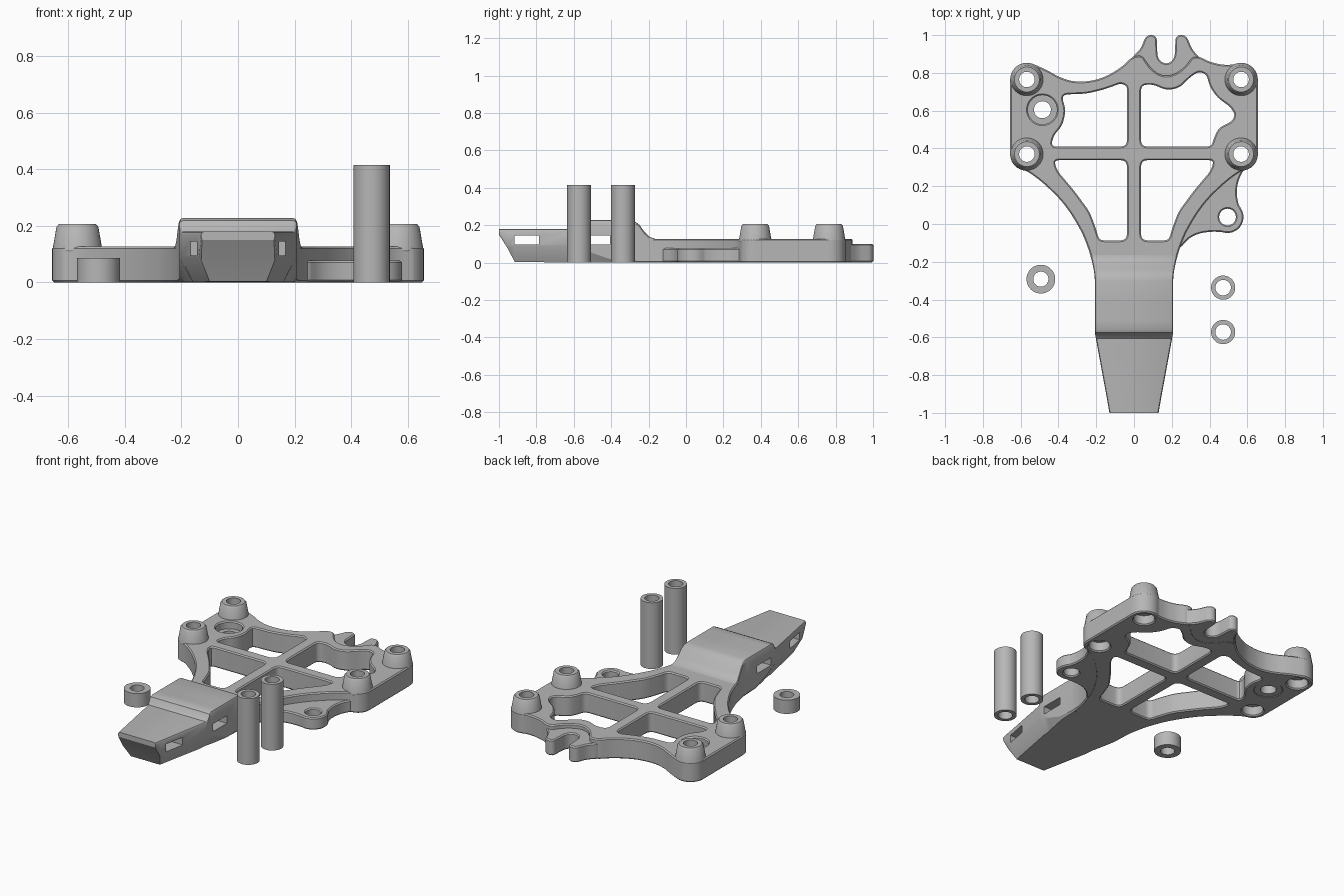
import bpy, bmesh, math
from mathutils import Vector
from mathutils.geometry import tessellate_polygon

if "Cube" in bpy.data.objects:
    bpy.data.objects.remove(bpy.data.objects["Cube"])

grey = bpy.data.materials.new("plain grey")
grey.diffuse_color = (0.47, 0.47, 0.47, 1)
grey.use_nodes = True
grey.node_tree.nodes["Principled BSDF"].inputs["Base Color"].default_value = grey.diffuse_color


def finish(name, bm, loc=(0, 0, 0), angle=30):
    bmesh.ops.recalc_face_normals(bm, faces=bm.faces)
    me = bpy.data.meshes.new(name)
    bm.to_mesh(me)
    bm.free()
    me.materials.append(grey)
    ob = bpy.data.objects.new(name, me)
    ob.location = loc
    bpy.context.collection.objects.link(ob)
    bpy.ops.object.select_all(action='DESELECT')
    ob.select_set(True)
    bpy.context.view_layer.objects.active = ob
    bpy.ops.object.shade_smooth_by_angle(angle=math.radians(angle))
    return ob


def arc(cx, cy, r, a0, a1, n=8):
    return [(cx + r * math.cos(math.radians(a0 + (a1 - a0) * i / n)),
             cy + r * math.sin(math.radians(a0 + (a1 - a0) * i / n))) for i in range(n + 1)]


def circle(cx, cy, r, n=40):
    return arc(cx, cy, r, 0, 360, n)[:-1]


def mirror(pts):
    return [(-x, y) for x, y in reversed(pts)]


def rounded(pts, r=0.05, steps=4):
    """Round every corner of a closed polygon."""
    out, n = [], len(pts)
    for i in range(n):
        a, p, b = (Vector(pts[k % n]) for k in (i - 1, i, i + 1))
        d = min(r, 0.46 * (a - p).length, 0.46 * (b - p).length)
        s, e = p + (a - p).normalized() * d, p + (b - p).normalized() * d
        for k in range(steps + 1):
            t = k / steps
            out.append(tuple(s * (1 - t) ** 2 + p * 2 * t * (1 - t) + e * t * t))
    return out


def area(p):
    return sum(p[i - 1][0] * p[i][1] - p[i][0] * p[i - 1][1] for i in range(len(p)))


def prism(name, outer, holes, z0, z1, c=0.007):
    """Flat plate with holes and small chamfers on all rims."""
    bm = bmesh.new()
    low, high = [], []
    for k, loop in enumerate([outer] + holes):
        if (area(loop) > 0) != (k == 0):
            loop = loop[::-1]
        n = len(loop)
        inset = []
        for i in range(n):
            t = Vector(loop[(i + 1) % n]) - Vector(loop[i - 1])
            t.normalize()
            inset.append((loop[i][0] - t.y * c, loop[i][1] + t.x * c))
        rings = [[bm.verts.new((x, y, z)) for x, y in pts] for pts, z in
                 ((inset, z0), (loop, z0 + c), (loop, z1 - c), (inset, z1))]
        for a, b in zip(rings, rings[1:]):
            for i in range(n):
                bm.faces.new((a[i - 1], a[i], b[i], b[i - 1]))
        low.append(rings[0])
        high.append(rings[3])
    for cap in (low, high):
        flat = [v for ring in cap for v in ring]
        polys = [[Vector((v.co.x, v.co.y, 0)) for v in ring] for ring in cap]
        for tri in tessellate_polygon(polys):
            if len(set(tri)) == 3:
                try:
                    bm.faces.new([flat[i] for i in tri])
                except ValueError:
                    pass
    return finish(name, bm)


def lathe(name, profile, x, y, n=40):
    """Revolve a closed (radius, height) profile around z."""
    bm = bmesh.new()
    rings = [[bm.verts.new((r * math.cos(math.tau * i / n), r * math.sin(math.tau * i / n), z))
              for i in range(n)] for r, z in profile]
    for k in range(len(rings)):
        a, b = rings[k - 1], rings[k]
        for i in range(n):
            bm.faces.new((a[i - 1], a[i], b[i], b[i - 1]))
    return finish(name, bm, (x, y, 0))


def tube(name, ri, ro, z0, z1, x, y):
    return lathe(name, [(ri, z0), (ro, z0), (ro, z1), (ri, z1)], x, y)


BOSSES = [(sx * 0.567, y) for sx in (-1, 1) for y in (0.37, 0.765)]

# Main plate outline: left flank, scalloped back edge, mirrored right flank
flank = [(-0.203, -0.30), (-0.217, -0.22), (-0.235, -0.15), (-0.27, -0.055), (-0.33, 0.05),
         (-0.39, 0.13), (-0.48, 0.217), (-0.56, 0.277)]
flank += arc(-0.567, 0.37, 0.089, 235, 180) + arc(-0.567, 0.765, 0.089, 180, 62)
back = [(-0.46, 0.815), (-0.40, 0.78), (-0.34, 0.758), (-0.28, 0.752), (-0.2, 0.762),
        (-0.13, 0.79), (-0.06, 0.835), (-0.01, 0.885), (0.04, 0.895), (0.085, 0.83),
        (0.125, 0.795), (0.17, 0.782), (0.22, 0.795), (0.27, 0.83), (0.31, 0.885),
        (0.35, 0.885), (0.40, 0.858), (0.47, 0.842)]
outline = rounded(flank + back + mirror(flank))

# Windows in the plate
lower = [(-0.037, 0.338), (-0.425, 0.338), (-0.405, 0.28), (-0.32, 0.18), (-0.235, 0.065),
         (-0.20, -0.03), (-0.185, -0.087), (-0.037, -0.087)]
upper_left = [(-0.037, 0.41), (-0.44, 0.41), (-0.425, 0.47), (-0.38, 0.52), (-0.36, 0.60),
              (-0.385, 0.685), (-0.25, 0.69), (-0.15, 0.715), (-0.07, 0.745), (-0.037, 0.73)]
upper_right = [(0.037, 0.41), (0.41, 0.41), (0.425, 0.46), (0.45, 0.51), (0.52, 0.545),
               (0.535, 0.58), (0.51, 0.62), (0.44, 0.67), (0.40, 0.73), (0.385, 0.79),
               (0.345, 0.808), (0.30, 0.78), (0.24, 0.72), (0.17, 0.708), (0.10, 0.74),
               (0.037, 0.735)]
windows = [rounded(w, 0.035) for w in (lower, mirror(lower), upper_left, upper_right)]
holes = [circle(x, y, 0.06) for x, y in BOSSES] + [circle(-0.485, 0.605, 0.077)]
prism("main_plate", outline, windows + holes, 0, 0.127)

# Corner bosses with a counterbore from below
for i, (x, y) in enumerate(BOSSES):
    lathe(f"corner_boss_{i + 1}", [(0.041, 0.06), (0.066, 0.06), (0.088, 0.115), (0.074, 0.196),
                                   (0.066, 0.206), (0.041, 0.206)], x, y)

# Recessed seat in the left side
tube("recessed_seat", 0.045, 0.08, 0.003, 0.08, -0.485, 0.605)

# Notched hook at the back
hook = [(-0.04, 0.80), (-0.01, 0.885), (0.035, 0.925), (0.06, 0.99), (0.09, 1.005), (0.12, 0.99),
        (0.124, 0.89), (0.14, 0.86), (0.17, 0.848), (0.2, 0.86), (0.216, 0.89), (0.22, 0.99),
        (0.25, 1.005), (0.28, 0.99), (0.31, 0.92), (0.35, 0.88), (0.40, 0.84), (0.33, 0.835),
        (0.27, 0.77), (0.17, 0.745), (0.08, 0.77)]
prism("back_hook", rounded(hook), [], 0.001, 0.10)

# Low ear on the right
ear = [(0.52, 0.275), (0.59, 0.30), (0.56, 0.25), (0.545, 0.2), (0.545, 0.14), (0.555, 0.10)]
ear += arc(0.495, 0.037, 0.085, 35, -110, 12)
ear += [(0.42, -0.04), (0.35, -0.047), (0.29, -0.075), (0.235, -0.14), (0.24, -0.06),
        (0.29, 0.03), (0.36, 0.14), (0.45, 0.225)]
prism("side_ear", rounded(ear), [circle(0.495, 0.037, 0.044)], 0.001, 0.077)

# Tail arm lofted along y: y, half width, top, chamfer height, bottom half width, bottom
SECTIONS = [(-1.0, .13, .18, .162, .127, .15), (-.955, .138, .18, .092, .13, .078),
            (-.915, .145, .18, .092, .10, .003), (-.605, .202, .18, .09, .16, .001),
            (-.588, .205, .195, .088, .16, .001), (-.575, .207, .218, .085, .162, .001),
            (-.555, .207, .227, .08, .164, .001), (-.51, .207, .227, .055, .175, .001),
            (-.41, .207, .227, .02, .195, .001), (-.30, .207, .227, .01, .2, .001),
            (-.275, .209, .221, .01, .202, .001), (-.25, .212, .203, .01, .205, .001),
            (-.22, .217, .162, .01, .21, .001), (-.195, .222, .138, .01, .215, .001),
            (-.165, .229, .127, .01, .222, .001), (-.13, .238, .125, .01, .231, .001)]
bm = bmesh.new()
rings = []
for y, w, top, zc, wb, z0 in SECTIONS:
    half = [(wb, z0), (w, zc), (w, top - 0.01), (w - 0.004, top - 0.003), (w - 0.011, top)]
    rings.append([bm.verts.new((x, y, z)) for x, z in half + mirror(half)])
for a, b in zip(rings, rings[1:]):
    for i in range(len(a)):
        bm.faces.new((a[i - 1], a[i], b[i], b[i - 1]))
bm.faces.new(rings[0])
bm.faces.new(rings[-1])
tail = finish("tail_arm", bm)

# Strap slots through the tail
for y0, y1 in ((-0.917, -0.787), (-0.545, -0.405)):
    bpy.ops.mesh.primitive_cube_add(size=1, location=(0, (y0 + y1) / 2, 0.12))
    cutter = bpy.context.object
    cutter.scale = (1, y1 - y0, 0.048)
    cutter.hide_render = True
    mod = tail.modifiers.new("slot", 'BOOLEAN')
    mod.operation, mod.solver, mod.object = 'DIFFERENCE', 'EXACT', cutter
    bpy.context.view_layer.objects.active = tail
    bpy.ops.object.modifier_apply(modifier=mod.name)
    bpy.data.objects.remove(cutter)

# Loose spacers
tube("short_spacer", 0.04, 0.076, 0, 0.086, -0.493, -0.292)
tube("tall_spacer_back", 0.041, 0.064, 0, 0.414, 0.472, -0.337)
tube("tall_spacer_front", 0.041, 0.064, 0, 0.414, 0.472, -0.572)
